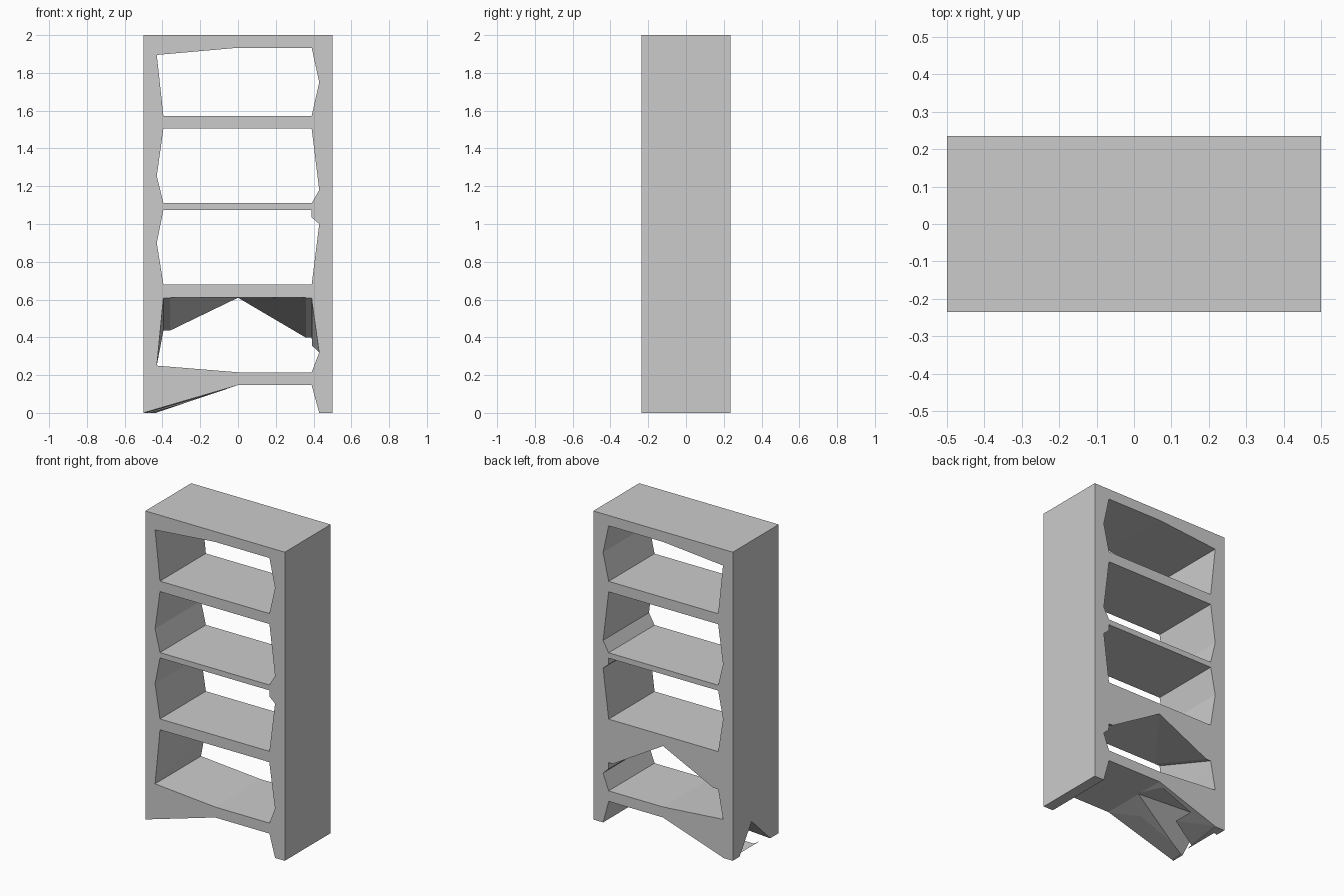
import bpy
import bmesh

if "Cube" in bpy.data.objects:
    bpy.data.objects.remove(bpy.data.objects["Cube"])

W, D, H = 0.5, 0.235, 2.0


def loft(name, ring_a, ring_b):
    """Closed solid between two rings of 3D points with equal counts."""
    bm = bmesh.new()
    a = [bm.verts.new(p) for p in ring_a]
    b = [bm.verts.new(p) for p in ring_b]
    n = len(a)
    bm.faces.new(a)
    bm.faces.new(b[::-1])
    for i in range(n):
        j = (i + 1) % n
        bm.faces.new((a[i], b[i], b[j], a[j]))
    bmesh.ops.triangulate(bm, faces=bm.faces)
    bmesh.ops.recalc_face_normals(bm, faces=bm.faces)
    mesh = bpy.data.meshes.new(name)
    bm.to_mesh(mesh)
    bm.free()
    ob = bpy.data.objects.new(name, mesh)
    bpy.context.collection.objects.link(ob)
    return ob


def at_y(profile, y):
    return [(x, y, z) for x, z in profile]


def at_x(profile, x):
    return [(x, y, z) for y, z in profile]


def cut(target, cutter):
    cutter.hide_render = True
    mod = target.modifiers.new(cutter.name, 'BOOLEAN')
    mod.operation = 'DIFFERENCE'
    mod.solver = 'EXACT'
    mod.object = cutter
    bpy.context.view_layer.objects.active = target
    bpy.ops.object.modifier_apply(modifier=mod.name)
    bpy.data.objects.remove(cutter)


# Bookcase block
block = [(-W, 0), (W, 0), (W, H), (-W, H)]
bookcase = loft("bookcase", at_y(block, -D), at_y(block, D))

# Upper three shelf openings, straight through
openings = [
    [(-0.43, 1.895), (0, 1.933), (0.39, 1.933), (0.43, 1.75), (0.39, 1.573), (-0.395, 1.573)],
    [(-0.395, 1.505), (0.39, 1.505), (0.43, 1.18), (0.39, 1.11), (-0.395, 1.11), (-0.43, 1.255)],
    [(-0.395, 1.075), (0.39, 1.075), (0.39, 1.035), (0.43, 1.0), (0.39, 0.68),
     (-0.395, 0.68), (-0.43, 0.9)],
]
for prof in openings:
    cut(bookcase, loft("shelf_opening", at_y(prof, -D - 0.005), at_y(prof, D + 0.005)))

# Lowest opening, with a ceiling that folds down towards the back
floor = [(0.43, 0.32), (0.39, 0.215), (0, 0.215), (-0.43, 0.25)]
front = [(-0.395, 0.61), (-0.36, 0.61), (0, 0.61), (0.36, 0.61), (0.39, 0.61), (0.393, 0.58)] + floor
back = [(-0.395, 0.435), (-0.36, 0.435), (0, 0.609), (0.36, 0.397), (0.39, 0.397), (0.393, 0.355)] + floor
cut(bookcase, loft("low_opening", at_y(front, -D - 0.002), at_y(back, D + 0.002)))

# Arch between the feet
arch = [(0, 0.147), (0.39, 0.147), (0.43, 0), (0.43, -0.03)]
cut(bookcase, loft("foot_arch",
                   at_y([(-0.495, -0.03), (-0.495, 0.002)] + arch, -D - 0.002),
                   at_y([(-0.43, -0.03), (-0.43, 0.002)] + arch, D + 0.002)))

# Peaked notch under the left side
cut(bookcase, loft("side_notch",
                   at_x([(-0.16, -0.01), (0.17, -0.01), (0.04, 0.18)], -W - 0.01),
                   at_x([(-0.225, 0.13), (0.225, 0.13), (0.04, 0.15)], 0.0)))
